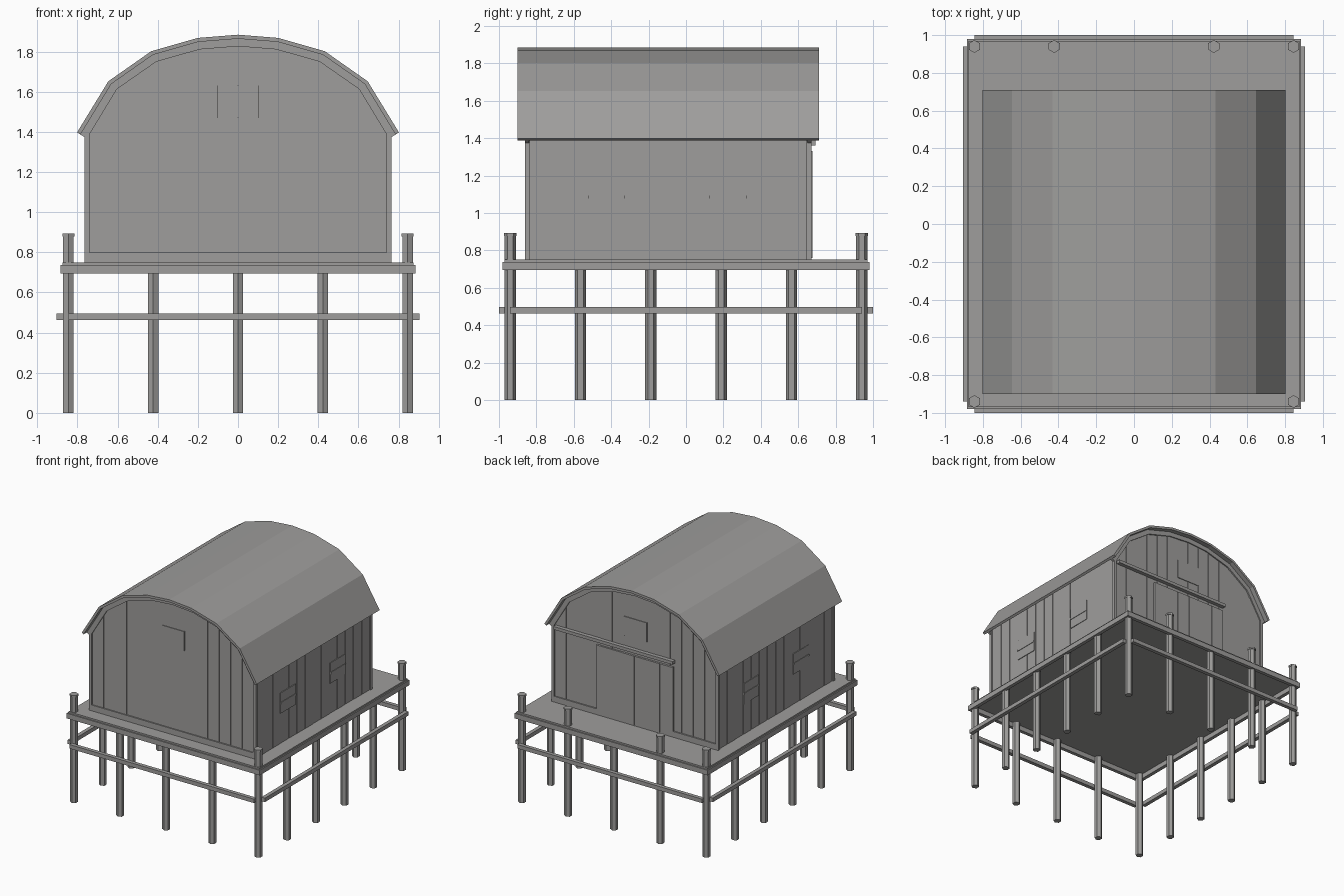
import bpy, bmesh, math, random
from mathutils import Vector

random.seed(4)
if "Cube" in bpy.data.objects:
    bpy.data.objects.remove(bpy.data.objects["Cube"])

# One weathered grey for everything
COLOR = (0.345, 0.34, 0.333, 1)
grey = bpy.data.materials.new("weathered_grey")
grey.use_nodes = True
grey.diffuse_color = COLOR
grey.node_tree.nodes["Principled BSDF"].inputs["Base Color"].default_value = COLOR


def finish(name, bm):
    bmesh.ops.recalc_face_normals(bm, faces=bm.faces)
    mesh = bpy.data.meshes.new(name)
    bm.to_mesh(mesh)
    bm.free()
    mesh.materials.append(grey)
    bpy.context.collection.objects.link(bpy.data.objects.new(name, mesh))


def prism(bm, outline, y0, y1):
    """Extrude an (x, z) outline along y."""
    a = [bm.verts.new((x, y0, z)) for x, z in outline]
    b = [bm.verts.new((x, y1, z)) for x, z in outline]
    bm.faces.new(a)
    bm.faces.new(b[::-1])
    for i in range(len(a)):
        j = (i + 1) % len(a)
        bm.faces.new((a[i], a[j], b[j], b[i]))


def box(bm, x0, x1, y0, y1, z0, z1):
    prism(bm, [(x0, z0), (x1, z0), (x1, z1), (x0, z1)], y0, y1)


def post(bm, x, y, z0, z1, r):
    """Hexagonal post with a corner pointing along y."""
    ring = [(x + r * math.sin(k * math.pi / 3), y + r * math.cos(k * math.pi / 3)) for k in range(6)]
    lo = [bm.verts.new((px, py, z0)) for px, py in ring]
    hi = [bm.verts.new((px, py, z1)) for px, py in ring]
    bm.faces.new(lo)
    bm.faces.new(hi)
    for i in range(6):
        j = (i + 1) % 6
        bm.faces.new((lo[i], lo[j], hi[j], hi[i]))


# Roof section, eave to eave
half = [(0.802, 1.397), (0.646, 1.652), (0.432, 1.802), (0.2, 1.868)]
arch = [(-x, z) for x, z in half] + [(0, 1.884)] + half[::-1]


def inset(d):
    """Roof section moved inward by d."""
    pts = [Vector(p) for p in arch]
    out = []
    for i, p in enumerate(pts):
        t = (pts[min(i + 1, len(pts) - 1)] - pts[max(i - 1, 0)]).normalized()
        out.append((p.x + t.y * d, p.y - t.x * d))
    return out


def height(line, x):
    for (xa, za), (xb, zb) in zip(line, line[1:]):
        if xa <= x <= xb:
            return za + (zb - za) * (x - xa) / (xb - xa)
    return line[0][1]


def under(line, x0, x1, z0):
    """Outline from z0 up to the roof line between x0 and x1."""
    tops = [x0] + [x for x, z in line if x0 < x < x1] + [x1]
    return [(x1, z0), (x0, z0)] + [(x, height(line, x)) for x in tops]


inner, trim_line = inset(0.02), inset(0.058)
DECK, FRONT, BACK, SIDE = 0.75, -0.86, 0.67, 0.765
CORE = 0.014                        # wall core behind the trim face
DEPTHS = (0.009, 0.0105, 0.012)     # plank faces behind the trim face
COUNT = 14
WIDTH = 1.48 / COUNT
GAP = 0.002

# Posts: tall at the corners and beside the door
posts, caps = bmesh.new(), bmesh.new()
for i in range(5):
    for j in range(6):
        if i in (0, 4) or j in (0, 5):
            x, y = -0.845 + i * 0.4225, -0.94 + j * 0.376
            tall = (i in (0, 4) and j in (0, 5)) or (j == 5 and i != 2)
            post(posts, x, y, 0, 0.88 if tall else 0.738, 0.03)
            if tall:
                post(caps, x, y, 0.878, 0.893, 0.034)
finish("posts", posts)
finish("post_caps", caps)

# Rim beams and floor, open underneath
bm = bmesh.new()
for s in (-1, 1):
    box(bm, -0.885, 0.885, s * 0.95, s * 0.98, 0.695, 0.737)
    box(bm, s * 0.855, s * 0.885, -0.95, 0.95, 0.695, 0.737)
finish("deck_rim", bm)
bm = bmesh.new()
box(bm, -0.875, 0.875, -0.97, 0.97, 0.735, DECK)
finish("deck_floor", bm)

# Lower rails outside the posts
bm = bmesh.new()
for s in (-1, 1):
    box(bm, -0.845, 0.845, s * 0.968, s * 1.0, 0.463, 0.496)
    box(bm, s * 0.872, s * 0.904, -0.94, 0.94, 0.463, 0.496)
finish("lower_rails", bm)

# Wall core and roof shell
bm = bmesh.new()
prism(bm, under(inner, CORE - SIDE, SIDE - CORE, DECK), FRONT + CORE, BACK - CORE)
finish("wall_core", bm)
bm = bmesh.new()
prism(bm, arch + inner[::-1], -0.9, 0.71)
finish("roof", bm)

# Gable planks, trim and hatch on both ends
for name, y, s in (("front", FRONT, -1), ("back", BACK, 1)):
    planks, trim, hatch = bmesh.new(), bmesh.new(), bmesh.new()
    back = y - s * 0.02
    for i in range(COUNT):
        x = -0.74 + i * WIDTH
        outline = under(trim_line, x + GAP, x + WIDTH - GAP, DECK + 0.04)
        prism(planks, outline, back, y - s * random.choice(DEPTHS))
    finish(name + "_planks", planks)
    box(trim, -0.74, 0.74, back, y, DECK, DECK + 0.048)
    prism(trim, inner + trim_line[::-1], back, y)
    finish(name + "_gable_trim", trim)
    box(hatch, -0.105, 0.105, back, y - s * 0.004, 1.47, 1.63)
    finish(name + "_hatch", hatch)

# Side planks and shutters
for name, s in (("left", 1), ("right", -1)):
    planks, shutters = bmesh.new(), bmesh.new()
    for i in range(COUNT):
        y = FRONT + 0.025 + i * WIDTH
        out = SIDE - random.choice(DEPTHS)
        box(planks, s * 0.745, s * out, y + GAP, y + WIDTH - GAP, DECK, 1.415)
    finish(name + "_planks", planks)
    for y in (-0.425, 0.225):
        box(shutters, s * 0.745, s * (SIDE - 0.006), y - 0.1, y + 0.1, 1.0, 1.17)
        box(shutters, s * 0.745, s * (SIDE - 0.002), y - 0.1, y + 0.1, 1.077, 1.093)
    finish(name + "_shutters", shutters)

# Corner boards
bm = bmesh.new()
for s in (-1, 1):
    for y0, y1 in ((FRONT, FRONT + 0.025), (BACK - 0.025, BACK)):
        box(bm, s * 0.74, s * SIDE, y0, y1, DECK, 1.41)
finish("corner_boards", bm)

# Sliding door with planks and its track
bm = bmesh.new()
box(bm, -0.35, 0.35, BACK - 0.02, BACK + 0.002, 0.76, 1.33)
for i in range(6):
    x = -0.35 + i * 0.7 / 6
    out = BACK + random.choice((0.005, 0.007))
    box(bm, x + GAP, x + 0.7 / 6 - GAP, BACK - 0.01, out, 0.76, 1.33)
finish("sliding_door", bm)
bm = bmesh.new()
box(bm, -0.36, 0.73, BACK - 0.02, BACK + 0.022, 1.362, 1.388)
finish("door_track", bm)
